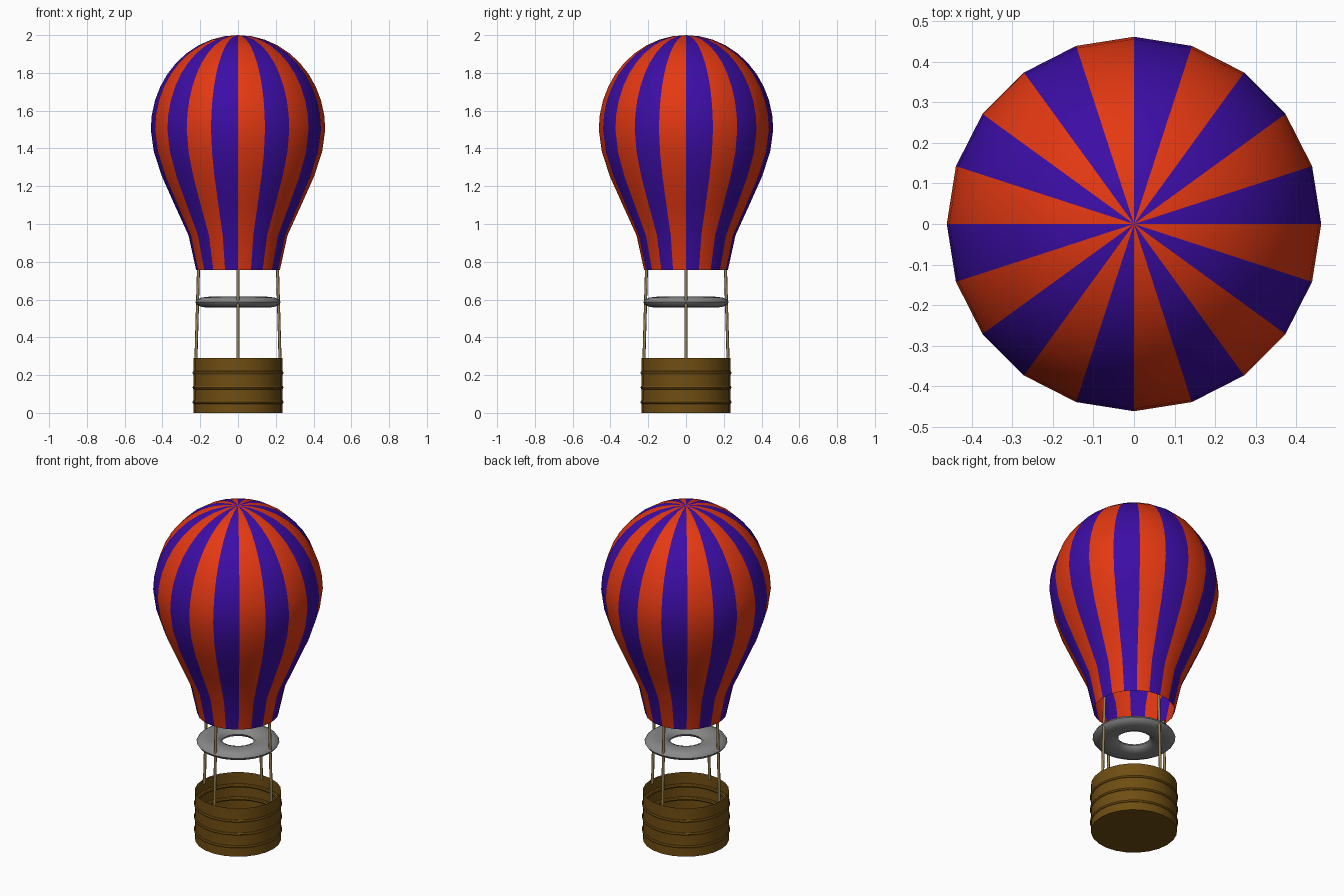
import bpy, bmesh, math
from mathutils import Vector

if "Cube" in bpy.data.objects:
    bpy.data.objects.remove(bpy.data.objects["Cube"])


def material(name, rgb):
    m = bpy.data.materials.new(name)
    m.diffuse_color = (*rgb, 1)
    m.use_nodes = True
    m.node_tree.nodes["Principled BSDF"].inputs["Base Color"].default_value = m.diffuse_color
    return m


ORANGE = material("orange_fabric", (0.78, 0.04, 0.006))
PURPLE = material("purple_fabric", (0.045, 0.004, 0.38))
WICKER = material("wicker", (0.16, 0.075, 0.006))
ROPE = material("rope", (0.30, 0.22, 0.09))
METAL = material("grey_metal", (0.25, 0.25, 0.25))


def lathe(name, profile, sides, mats, closed=False, angle=40):
    """Revolve (radius, z) points around z; materials alternate per side."""
    bm = bmesh.new()
    rings = []
    for r, z in profile:
        rings.append([bm.verts.new((r * math.cos(i * math.tau / sides),
                                    r * math.sin(i * math.tau / sides), z))
                      for i in range(sides)])
    pairs = list(zip(rings, rings[1:]))
    if closed:
        pairs.append((rings[-1], rings[0]))
    for a, b in pairs:
        for i in range(sides):
            j = (i + 1) % sides
            f = bm.faces.new((a[i], a[j], b[j], b[i]))
            f.material_index = i % len(mats)
    bmesh.ops.remove_doubles(bm, verts=bm.verts, dist=1e-5)
    me = bpy.data.meshes.new(name)
    bm.to_mesh(me)
    bm.free()
    for m in mats:
        me.materials.append(m)
    ob = bpy.data.objects.new(name, me)
    bpy.context.collection.objects.link(ob)
    bpy.ops.object.select_all(action='DESELECT')
    ob.select_set(True)
    bpy.context.view_layer.objects.active = ob
    bpy.ops.object.shade_smooth_by_angle(angle=math.radians(angle))
    return ob


def ellipse(r, z, a, b, n):
    return [(r + a * math.cos(k * math.tau / n), z + b * math.sin(k * math.tau / n))
            for k in range(n)]


# Striped envelope: open mouth, tapering skirt, domed top
skirt = [(0.222, 0.757), (0.262, 0.94), (0.335, 1.10), (0.402, 1.25), (0.445, 1.38)]
dome = [(0.462 * math.cos(k * math.pi / 20), 1.5 + 0.5 * math.sin(k * math.pi / 20))
        for k in range(10)] + [(0, 2.0)]
lathe("envelope", skirt + dome, 20, [PURPLE, ORANGE])

# Flattened load ring
lathe("load_ring", ellipse(0.156, 0.586, 0.070, 0.029, 12), 24, [METAL], closed=True)

# Basket: floor and thin wall
lathe("basket", [(0, 0), (0.235, 0), (0.235, 0.29)], 24, [WICKER])

# Woven bands around the basket
for k, z in enumerate((0.057, 0.134, 0.212)):
    lathe(f"basket_band_{k + 1}", ellipse(0.230, z, 0.011, 0.011, 8), 24, [WICKER], closed=True)

# Four ropes from basket rim to envelope mouth
for k in range(4):
    d = Vector((math.cos(k * math.pi / 2), math.sin(k * math.pi / 2), 0))
    low, high = d * 0.223 + Vector((0, 0, 0.27)), d * 0.209 + Vector((0, 0, 0.77))
    axis = high - low
    rope = lathe(f"rope_{k + 1}", [(0, 0), (0.008, 0), (0.008, axis.length), (0, axis.length)],
                 8, [ROPE], angle=50)
    rope.location = low
    rope.rotation_euler = axis.to_track_quat('Z', 'Y').to_euler()
